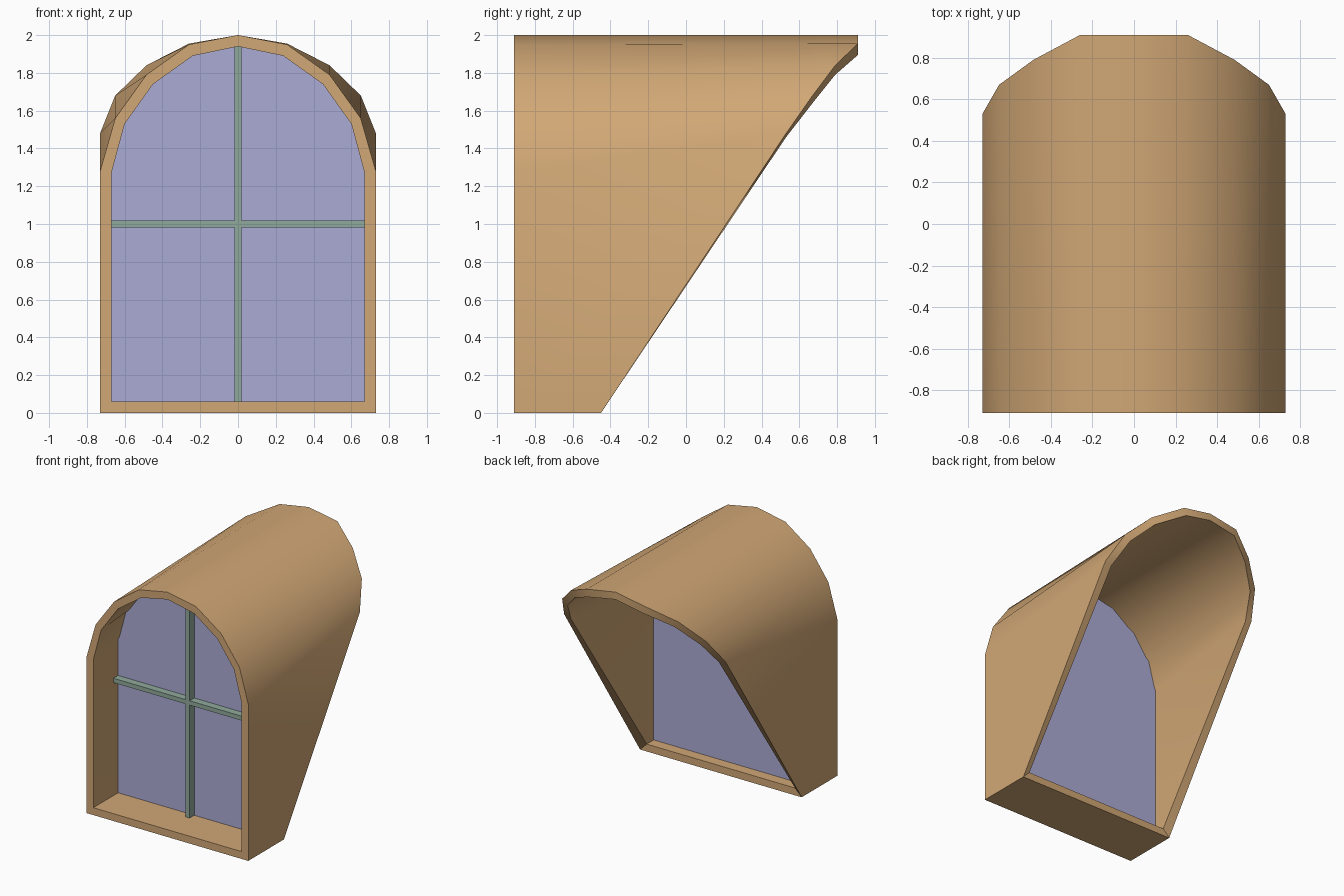
import bpy, bmesh, math

cube = bpy.data.objects.get("Cube")
if cube:
    bpy.data.objects.remove(cube)

FRONT = -0.91


def material(name, rgb):
    m = bpy.data.materials.new(name)
    m.use_nodes = True
    m.diffuse_color = (*rgb, 1)
    m.node_tree.nodes["Principled BSDF"].inputs["Base Color"].default_value = (*rgb, 1)
    return m


wood = material("tan wood", (0.64, 0.39, 0.18))
pane = material("lavender glass", (0.41, 0.41, 0.67))
green = material("sage green", (0.28, 0.40, 0.33))


def finish(name, bm, mat):
    bmesh.ops.recalc_face_normals(bm, faces=bm.faces[:])
    me = bpy.data.meshes.new(name)
    bm.to_mesh(me)
    bm.free()
    me.materials.append(mat)
    ob = bpy.data.objects.new(name, me)
    bpy.context.collection.objects.link(ob)
    return ob


def arch(half):
    """Mirror the right half (base to apex) into a full closed ring."""
    return half + [(-x, y, z) for x, y, z in reversed(half[:-1])]


def loft(bm, rings, closed=False):
    rows = [[bm.verts.new(p) for p in ring] for ring in rings]
    pairs = list(zip(rows, rows[1:])) + ([(rows[-1], rows[0])] if closed else [])
    for a, b in pairs:
        for i in range(len(a)):
            j = (i + 1) % len(a)
            bm.faces.new((a[i], a[j], b[j], b[i]))
    return rows


# Half profiles from base to apex: x, front z, back z, back y
outer = [(0.73, 0, 0, -0.45), (0.73, 1.28, 1.48, 0.53), (0.65, 1.56, 1.68, 0.67),
         (0.485, 1.79, 1.84, 0.79), (0.26, 1.95, 1.955, 0.91), (0, 2, 2, 0.91)]
inner = [(0.67, 0.06, 0.06, -0.45), (0.67, 1.27, 1.46, 0.53), (0.6, 1.53, 1.64, 0.67),
         (0.45, 1.74, 1.79, 0.79), (0.24, 1.89, 1.895, 0.91), (0, 1.94, 1.94, 0.91)]


def front_ring(half):
    return arch([(x, FRONT, zf) for x, zf, zb, yb in half])


def back_ring(half):
    return arch([(x, yb, zb) for x, zf, zb, yb in half])


def slice_ring(half, y):
    """Cross-section of the lofted tunnel at depth y."""
    return arch([(x, y, zf + (zb - zf) * (y - FRONT) / (yb - FRONT))
                 for x, zf, zb, yb in half])


# Arched dormer shell with slanted back opening
bm = bmesh.new()
loft(bm, [front_ring(outer), back_ring(outer), back_ring(inner), front_ring(inner)], True)
shell = finish("dormer_shell", bm, wood)
bpy.context.view_layer.objects.active = shell
shell.select_set(True)
bpy.ops.object.shade_smooth_by_angle(angle=math.radians(30))
shell.select_set(False)

# Window pane filling the tunnel
bm = bmesh.new()
rows = loft(bm, [slice_ring(inner, -0.59), slice_ring(inner, -0.54)])
for row in rows:
    bm.faces.new(row)
finish("window_pane", bm, pane)


# Crossed glazing bars in front of the pane
def bar(name, x, z, width, height):
    bm = bmesh.new()
    bmesh.ops.create_cube(bm, size=1)
    for v in bm.verts:
        v.co = (x + v.co.x * width, -0.62 + v.co.y * 0.06, z + v.co.z * height)
    finish(name, bm, green)


bar("vertical_bar", 0, 1.0, 0.036, 1.88)
for side, name in ((1, "left_bar"), (-1, "right_bar")):
    bar(name, side * 0.344, 1.0, 0.652, 0.036)
